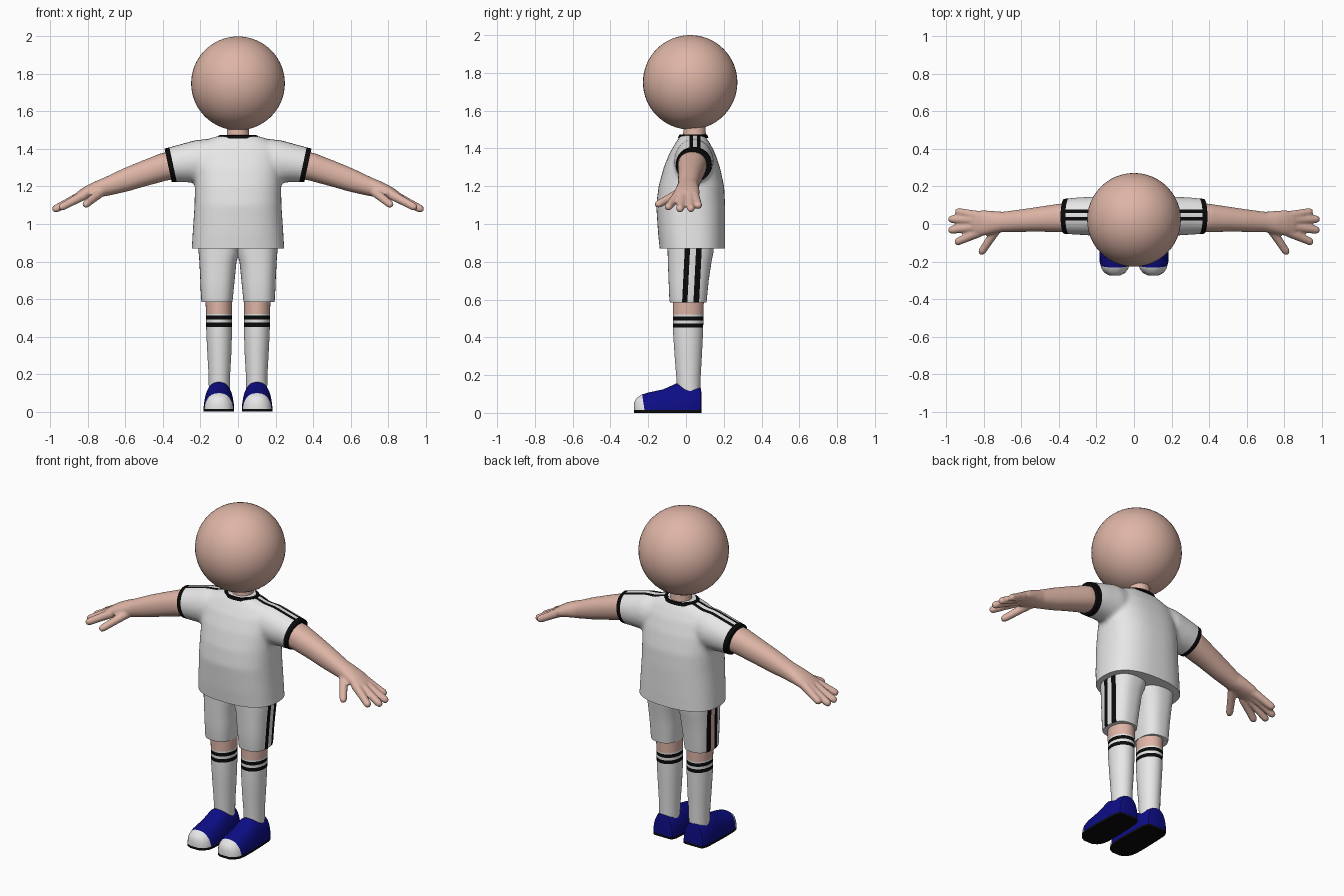
import bpy, bmesh, math
from mathutils import Vector

if "Cube" in bpy.data.objects:
    bpy.data.objects.remove(bpy.data.objects["Cube"])

# ---------- materials ----------
def material(name, rgb):
    m = bpy.data.materials.new(name)
    m.diffuse_color = (*rgb, 1)
    m.use_nodes = True
    m.node_tree.nodes["Principled BSDF"].inputs["Base Color"].default_value = m.diffuse_color
    return m

MATS = [material("skin", (0.73, 0.46, 0.38)), material("white cloth", (0.82, 0.82, 0.82)),
        material("black trim", (0.003, 0.003, 0.003)), material("blue shoe", (0.004, 0.004, 0.24))]
SKIN, WHITE, BLACK, BLUE = range(4)

# ---------- helpers ----------
def sgnpow(v, e):
    return math.copysign(abs(v) ** e, v)

def loft(bm, rings, n=32, p=2.0, arch=False):
    """Skin rings of (centre, U, V) as superellipses of power p; arch = upper half only."""
    loops = []
    for c, u, v in rings:
        loop = []
        for i in range(n):
            a = math.pi * i / (n - 1) if arch else 2 * math.pi * i / n
            loop.append(bm.verts.new(Vector(c) + Vector(u) * sgnpow(math.cos(a), 2 / p)
                                     + Vector(v) * sgnpow(math.sin(a), 2 / p)))
        loops.append(loop)
    for a, b in zip(loops, loops[1:]):
        for i in range(n):
            j = (i + 1) % n
            bm.faces.new((a[i], a[j], b[j], b[i]))
    bm.faces.new(loops[0])
    bm.faces.new(loops[-1])
    bmesh.ops.recalc_face_normals(bm, faces=bm.faces[:])

def level(z, x0, x1, y0, y1):
    return ((x0 + x1) / 2, (y0 + y1) / 2, z), ((x1 - x0) / 2, 0, 0), (0, (y1 - y0) / 2, 0)

def limb(x, y, z, hy, hz, s=1):
    return (s * x, y, z), (0, hy, 0), (s * 0.21 * hz, 0, 0.977 * hz)

def tube(bm, pts, radii):
    """Tapered round finger through the given points."""
    pts = [Vector(q) for q in pts]
    d = (pts[-1] - pts[0]).normalized()
    u = d.cross(Vector((0, 0, 1))).normalized()
    v = u.cross(d)
    loft(bm, [(q, u * r, v * r) for q, r in zip(pts, radii)], 12)

def cut(bm, co, no, clear=False):
    geom = bm.verts[:] + bm.edges[:] + bm.faces[:]
    bmesh.ops.bisect_plane(bm, geom=geom, plane_co=co, plane_no=no, clear_outer=clear)
    if clear:
        bmesh.ops.holes_fill(bm, edges=[e for e in bm.edges if e.is_boundary], sides=0)

def paint(bm, rule):
    bm.normal_update()
    for f in bm.faces:
        f.material_index = rule(f.calc_center_median(), f.normal)

def finish(bm, name, mirror=False):
    me = bpy.data.meshes.new(name)
    bm.to_mesh(me)
    bm.free()
    for m in MATS:
        me.materials.append(m)
    ob = bpy.data.objects.new(name, me)
    bpy.context.collection.objects.link(ob)
    if mirror:
        ob.modifiers.new("mirror", 'MIRROR').use_mirror_merge = False
    return ob

def fuse(bm, voxel, rounds):
    """Melt overlapping closed parts into one smooth skin."""
    ob = finish(bm, "fuse_helper")
    r = ob.modifiers.new("remesh", 'REMESH')
    r.mode, r.voxel_size = 'VOXEL', voxel
    s = ob.modifiers.new("smooth", 'SMOOTH')
    s.factor, s.iterations = 0.5, rounds
    dg = bpy.context.evaluated_depsgraph_get()
    out = bmesh.new()
    out.from_mesh(ob.evaluated_get(dg).to_mesh())
    bpy.data.objects.remove(ob)
    return out

# ---------- head and neck ----------
bm = bmesh.new()
bmesh.ops.create_uvsphere(bm, u_segments=48, v_segments=32, radius=0.25)
bmesh.ops.translate(bm, verts=bm.verts[:], vec=(0, 0.022, 1.75))
finish(bm, "head")
bm = bmesh.new()
loft(bm, [level(z, -r, r, 0.045 - r, 0.045 + r) for z, r in ((1.42, 0.07), (1.47, 0.06), (1.54, 0.058))])
finish(bm, "neck")

# ---------- shirt ----------
bm = bmesh.new()
loft(bm, [level(z, -h, h, a, b) for z, h, a, b in (
    (0.83, .249, -.135, .207), (0.95, .242, -.148, .208), (1.1, .232, -.158, .207),
    (1.2, .23, -.145, .202), (1.3, .23, -.118, .18), (1.38, .22, -.085, .152),
    (1.43, .19, -.055, .125), (1.46, .14, -.035, .105), (1.472, .09, -.025, .095))], 48, 2.5)
for s in (1, -1):
    loft(bm, [limb(*q, s) for q in ((.06, .035, 1.345, .09, .118), (.2, .042, 1.333, .105, .118),
                                    (.3, .042, 1.322, .1, .102), (.45, .04, 1.302, .088, .083))], 32)
bm = fuse(bm, 0.012, 8)
cut(bm, (0, 0, 0.87), (0, 0, -1), True)
for s in (1, -1):
    cut(bm, (s * .373, 0, 1.315), (s * .977, 0, -.21), True)
    cut(bm, (s * .346, 0, 1.315), (s * .977, 0, -.21))
for y in (.018, .036, .058, .076):
    cut(bm, (0, y, 0), (0, 1, 0))

def shirt_rule(c, n):
    cuff = (abs(c.x) - .346) * .977 - (c.z - 1.315) * .21 > 0
    stripe = abs(c.x) > .09 and n.z > .3 and c.z > 1.34 and (.018 < c.y < .036 or .058 < c.y < .076)
    return BLACK if cuff or stripe else WHITE
paint(bm, shirt_rule)
finish(bm, "shirt")

# collar trim
bm = bmesh.new()
loft(bm, [level(z, -r, r, .038 - .72 * r, .038 + .72 * r)
          for z, r in ((1.455, .112), (1.471, .104), (1.474, .096), (1.474, .085))], 40)
paint(bm, lambda c, n: BLACK if c.z < 1.474 - 1e-4 or abs(c.x) > .05 else WHITE)
finish(bm, "collar")

# ---------- arms with hands ----------
bm = bmesh.new()
loft(bm, [limb(*q) for q in (
    (.3, .035, 1.325, .078, .075), (.4, .032, 1.303, .076, .074), (.5, .026, 1.27, .067, .068),
    (.6, .018, 1.235, .06, .062), (.7, .011, 1.2, .054, .05), (.76, .008, 1.183, .062, .042),
    (.81, .005, 1.166, .068, .034), (.85, .003, 1.148, .062, .026), (.865, .003, 1.142, .05, .018))], 32, 2.2)
for base, tip in (((.82, .042, 1.16), (.95, .068, 1.09)), ((.83, .018, 1.155), (.988, .027, 1.073)),
                  ((.83, -.014, 1.155), (.988, -.034, 1.072)), ((.82, -.042, 1.155), (.953, -.1, 1.083)),
                  ((.72, -.01, 1.178), (.82, -.16, 1.098))):
    b, t = Vector(base), Vector(tip)
    tube(bm, [b, b.lerp(t, .5), b.lerp(t, .9), t], (.027, .023, .021, .013))
bm = fuse(bm, 0.007, 5)
paint(bm, lambda c, n: SKIN)
finish(bm, "arm", True)

# ---------- shorts, one leg at a time ----------
for s, side in ((1, "right"), (-1, "left")):
    bm = bmesh.new()
    loft(bm, [level(z, min(s * a, s * b), max(s * a, s * b), y0, y1) for z, a, b, y0, y1 in (
        (.585, .03, .194, -.085, .108), (.6, .028, .197, -.088, .11), (.7, .018, .201, -.092, .12),
        (.8, .008, .206, -.096, .135), (.85, -.01, .21, -.097, .145), (.95, -.02, .212, -.1, .155))], 56, 2.5)
    edges = (-.02, .008, .04, .07)
    for y in edges:
        cut(bm, (0, y, .6), (0, 1, -.05))

    def shorts_rule(c, n):
        y = c.y - .05 * (c.z - .6)
        if n.x * s < .3 or not edges[0] < y < edges[3]:
            return WHITE
        if edges[1] < y < edges[2]:
            return WHITE if s > 0 else SKIN
        return BLACK
    paint(bm, shorts_rule)
    finish(bm, side + "_shorts_leg")

# ---------- legs with striped socks ----------
bm = bmesh.new()
loft(bm, [level(*q) for q in (
    (.08, .045, .155, -.045, .075), (.2, .042, .157, -.052, .078), (.3, .036, .163, -.06, .084),
    (.42, .032, .169, -.068, .09), (.52, .032, .171, -.07, .093), (.64, .032, .174, -.07, .095))], 36)
bands = (.452, .474, .49, .511, .52)
for z in bands:
    cut(bm, (0, 0, z), (0, 0, 1))
paint(bm, lambda c, n: SKIN if c.z > bands[4] else
      BLACK if bands[0] < c.z < bands[1] or bands[2] < c.z < bands[3] else WHITE)
finish(bm, "leg_and_sock", True)

# ---------- shoes ----------
bm = bmesh.new()
loft(bm, [((.102, y, 0), (h, 0, 0), (0, 0, t)) for y, h, t in (
    (.083, .05, .1), (.077, .064, .135), (.05, .075, .143), (0, .078, .148), (-.05, .08, .157),
    (-.08, .081, .143), (-.12, .082, .125), (-.2, .081, .108), (-.235, .073, .097),
    (-.26, .056, .08), (-.275, .028, .055))], 24, 2.4, True)
cut(bm, (0, 0, .014), (0, 0, 1))
cut(bm, (0, -.225, .05), (0, 1, .15))
paint(bm, lambda c, n: BLACK if c.z < .014 else
      WHITE if c.y + .225 + .15 * (c.z - .05) < 0 else BLUE)
finish(bm, "shoe", True)

# ---------- smooth shading ----------
for ob in bpy.context.collection.objects:
    ob.select_set(True)
    bpy.context.view_layer.objects.active = ob
bpy.ops.object.shade_smooth_by_angle(angle=math.radians(40))
